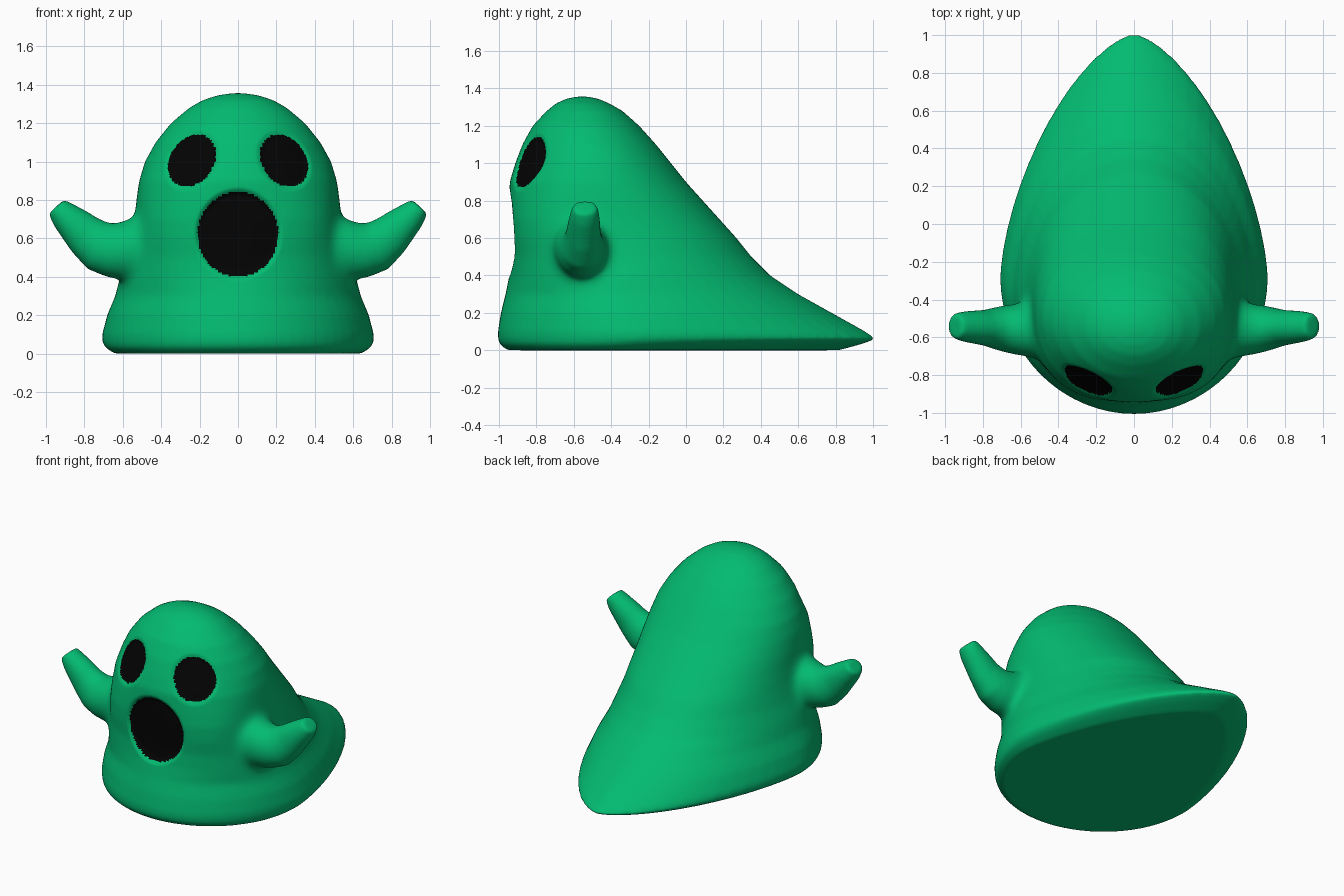
import bpy
import bmesh
from math import cos, sin, pi, copysign
from mathutils import Vector

cube = bpy.data.objects.get("Cube")
if cube:
    bpy.data.objects.remove(cube, do_unlink=True)


def material(name, color):
    mat = bpy.data.materials.new(name)
    mat.use_nodes = True
    mat.diffuse_color = (*color, 1)
    bsdf = next(n for n in mat.node_tree.nodes if n.type == 'BSDF_PRINCIPLED')
    bsdf.inputs["Base Color"].default_value = (*color, 1)
    bsdf.inputs["Roughness"].default_value = 0.9
    return mat


def loft(bm, rings):
    """Skin a list of equal point loops and cap both ends."""
    loops = [[bm.verts.new(p) for p in ring] for ring in rings]
    count = len(loops[0])
    for low, high in zip(loops, loops[1:]):
        for i in range(count):
            j = (i + 1) % count
            bm.faces.new((low[i], low[j], high[j], high[i]))
    bm.faces.new(loops[0][::-1])
    bm.faces.new(loops[-1])


# Body sections: height, front y, back y, half width
BODY = [
    (0, -.955, .82, .645), (.03, -.995, .93, .69), (.06, -1.006, 1.018, .708),
    (.1, -1.006, .96, .708), (.2, -.99, .78, .682), (.3, -.965, .6, .64),
    (.4, -.945, .45, .615), (.5, -.935, .35, .58), (.6, -.94, .27, .555),
    (.7, -.945, .18, .54), (.8, -.945, .09, .53), (.9, -.943, 0, .515),
    (1, -.913, -.08, .485), (1.1, -.875, -.16, .43), (1.2, -.82, -.25, .35),
    (1.28, -.745, -.34, .255), (1.32, -.695, -.41, .185),
    (1.345, -.64, -.47, .11), (1.357, -.58, -.53, .03),
]
# Arm stations: x, z, radius across the arm, radius front to back
ARM = [
    (.4, .56, .18, .16), (.55, .545, .16, .15), (.645, .535, .148, .135),
    (.72, .558, .135, .115), (.79, .612, .114, .095), (.85, .67, .096, .088),
    (.905, .72, .078, .08), (.947, .766, .056, .068),
]
SIDES = 64


def body_ring(z, front, back, width):
    h = min(z, 1)
    mid = front + (back - front) * (.35 + .15 * h)
    # The rear tapers toward the tail, the cheeks beside the mouth are full
    rear_power = min(1.5 + .9 * h, 2.05)
    front_power = 1.98 + .7 * max(0, 1 - abs(z - .65) / .33)
    ring = []
    for i in range(SIDES):
        a = 2 * pi * i / SIDES
        c, s = cos(a), sin(a)
        power = 2 / (rear_power if s > 0 else front_power)
        reach = back - mid if s > 0 else mid - front
        x = copysign(abs(c) ** power, c) * width
        y = mid + copysign(abs(s) ** power, s) * reach
        ring.append((x, y, z))
    return ring


def arm_rings(side):
    rings = []
    for k, (x, z, r, depth) in enumerate(ARM):
        prev, nxt = ARM[max(k - 1, 0)], ARM[min(k + 1, len(ARM) - 1)]
        along = Vector((nxt[0] - prev[0], 0, nxt[1] - prev[1])).normalized()
        across = Vector((-along.z, 0, along.x))
        y = -.56 + .02 * max(0, (x - .6) / .35)
        ring = []
        for i in range(24):
            a = 2 * pi * i / 24
            p = Vector((x, y, z)) + across * r * cos(a)
            p.y += depth * sin(a)
            p.x *= side
            ring.append(p)
        rings.append(ring)
    return rings


# Body, tail and raised arms
bm = bmesh.new()
loft(bm, [body_ring(*section) for section in BODY])
for side in (1, -1):
    loft(bm, arm_rings(side))
bmesh.ops.recalc_face_normals(bm, faces=bm.faces)
mesh = bpy.data.meshes.new("ghost_body")
bm.to_mesh(mesh)
bm.free()
ghost = bpy.data.objects.new("ghost_body", mesh)
bpy.context.collection.objects.link(ghost)
bpy.context.view_layer.objects.active = ghost
ghost.select_set(True)


def apply_smooth(name, iterations, group=""):
    smooth = ghost.modifiers.new(name, 'SMOOTH')
    smooth.factor = .5
    smooth.iterations = iterations
    smooth.vertex_group = group
    bpy.ops.object.modifier_apply(modifier=name)


# Fuse the parts into one soft skin
remesh = ghost.modifiers.new("fuse", 'REMESH')
remesh.mode = 'VOXEL'
remesh.voxel_size = .011
bpy.ops.object.modifier_apply(modifier="fuse")
apply_smooth("soften", 20)

# Blend the arms gently into the sides
roots = ghost.vertex_groups.new(name="arm_roots")
for v in ghost.data.vertices:
    offset = Vector((abs(v.co.x), v.co.y, v.co.z)) - Vector((.53, -.55, .55))
    weight = min(1, (.32 - offset.length) / .12)
    if weight > 0 and abs(v.co.x) < .7:
        roots.add([v.index], weight * min(1, (.7 - abs(v.co.x)) / .08), 'REPLACE')
apply_smooth("blend", 110, "arm_roots")

mesh = ghost.data
mesh.materials.clear()
mesh.materials.append(material("ghost green", (.001, .495, .165)))
mesh.materials.append(material("hollow black", (.001, .001, .001)))


def eye_distance(p):
    """Below one inside the tilted oval eye."""
    dx, dz = abs(p.x) - .24, p.z - 1.005
    long, short = .57 * dx - .82 * dz, .82 * dx + .57 * dz
    return ((long / .146) ** 2 + (short / .112) ** 2) ** .5


def mouth_distance(p):
    return ((p.x / .21) ** 2 + ((p.z - .622) / .22) ** 2) ** .5


# Shallow eye sockets and hollow mouth
for v in mesh.vertices:
    if v.co.y < -.55:
        eye, mouth = eye_distance(v.co), mouth_distance(v.co)
        if eye < 1.15:
            v.co.y += .022 * min(1, (1.15 - eye) / .3)
        elif mouth < 1.08:
            v.co.y += .03 * min(1, (1.08 - mouth) / .15)

# Dark eyes and mouth on the face
for face in mesh.polygons:
    p = face.center
    if p.y < -.55 and min(eye_distance(p), mouth_distance(p)) < 1:
        face.material_index = 1

bpy.ops.object.shade_smooth()
